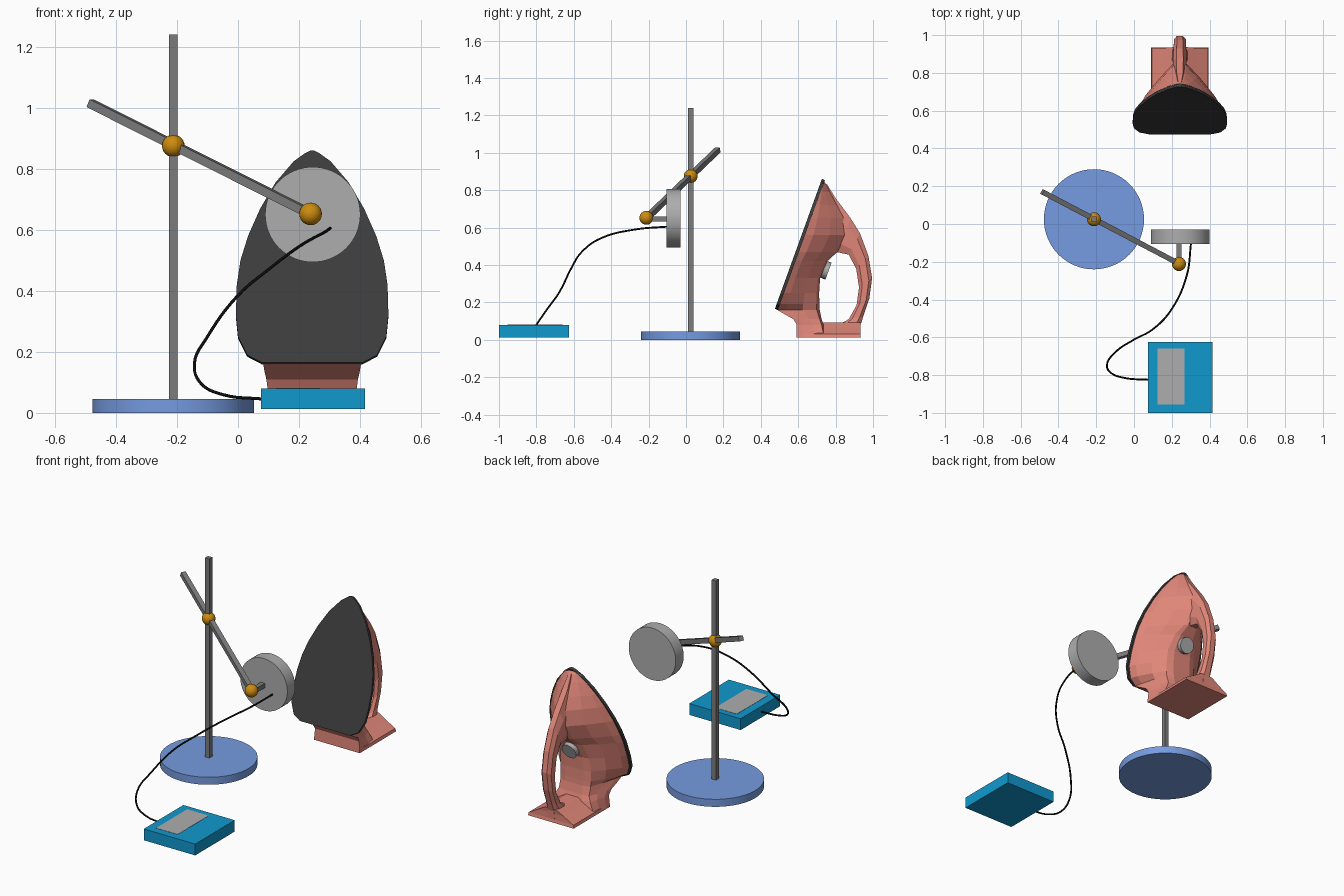
import bpy, bmesh, math
from mathutils import Vector

if "Cube" in bpy.data.objects:
    bpy.data.objects.remove(bpy.data.objects["Cube"])

CX = 0.243  # iron centre line


def mat(name, r, g, b):
    m = bpy.data.materials.new(name)
    m.diffuse_color = (r, g, b, 1)
    m.use_nodes = True
    m.node_tree.nodes["Principled BSDF"].inputs["Base Color"].default_value = m.diffuse_color
    return m


BLUE = mat("base_blue", .18, .33, .75)
CYAN = mat("meter_cyan", .005, .32, .62)
GOLD = mat("clamp_gold", .6, .26, .005)
PINK = mat("iron_pink", .75, .24, .19)
BLACK = mat("sole_black", .045, .045, .045)
STEEL = mat("rod_grey", .2, .2, .2)
SILVER = mat("sensor_grey", .42, .42, .42)
CABLE = mat("cable_black", .004, .004, .004)


def finish(name, m, smooth=False):
    ob = bpy.context.object
    ob.name = name
    ob.data.materials.append(m)
    if smooth:
        bpy.ops.object.shade_smooth_by_angle(angle=math.radians(35))
    return ob


def disc(name, m, a, b, r, sides=48):
    a, b = Vector(a), Vector(b)
    d = b - a
    bpy.ops.mesh.primitive_cylinder_add(vertices=sides, radius=r, depth=d.length, location=(a + b) / 2,
                                        rotation=d.to_track_quat('Z', 'Y').to_euler())
    return finish(name, m, True)


def bar(name, m, a, b, w):
    a, b = Vector(a), Vector(b)
    d = b - a
    bpy.ops.mesh.primitive_cube_add(size=1, location=(a + b) / 2,
                                    rotation=d.to_track_quat('Z', 'Y').to_euler())
    bpy.context.object.scale = (w, w, d.length)
    return finish(name, m)


def box(name, m, lo, hi):
    lo, hi = Vector(lo), Vector(hi)
    bpy.ops.mesh.primitive_cube_add(size=1, location=(lo + hi) / 2)
    bpy.context.object.scale = hi - lo
    return finish(name, m)


def ball(name, m, c, r):
    bpy.ops.mesh.primitive_uv_sphere_add(segments=24, ring_count=12, radius=r, location=c)
    return finish(name, m, True)


def loft(name, m, rings):
    """Skin closed rings of equal length and cap both ends."""
    bm = bmesh.new()
    vs = [[bm.verts.new(p) for p in ring] for ring in rings]
    n = len(vs[0])
    for r0, r1 in zip(vs, vs[1:]):
        for i in range(n):
            bm.faces.new((r0[i], r0[(i + 1) % n], r1[(i + 1) % n], r1[i]))
    bm.faces.new(vs[0][::-1])
    bm.faces.new(vs[-1])
    bmesh.ops.recalc_face_normals(bm, faces=bm.faces)
    me = bpy.data.meshes.new(name)
    bm.to_mesh(me)
    bm.free()
    ob = bpy.data.objects.new(name, me)
    bpy.context.collection.objects.link(ob)
    me.materials.append(m)
    return ob


def mirrored(half):
    """Close a half outline of (dx, y, z) points about the iron centre line."""
    return [(CX + x, y, z) for x, y, z in half] + [(CX - x, y, z) for x, y, z in reversed(half)]


# stand
disc("stand_base", BLUE, (-.212, .025, 0), (-.212, .025, .045), .265, 64)
bar("stand_post", STEEL, (-.212, .025, .045), (-.212, .025, 1.24), .028)
ball("post_clamp", GOLD, (-.212, .025, .875), .037)
bar("slanted_arm", STEEL, (-.485, .17, 1.015), (.238, -.21, .652), .028)
ball("sensor_clamp", GOLD, (.238, -.212, .652), .037)

# sensor
bar("sensor_stem", STEEL, (.238, -.21, .645), (.238, -.1, .645), .027)
disc("sensor_disc", SILVER, (.245, -.105, .65), (.245, -.03, .65), .156, 64)

# meter
box("meter_body", CYAN, (.075, -1, .012), (.416, -.625, .08))
box("meter_screen", SILVER, (.125, -.955, .07), (.268, -.66, .0815))

# cable
path = [(.302, -.10, .605), (.28, -.27, .59), (.2, -.45, .545), (.1, -.557, .47), (0, -.612, .385),
        (-.1, -.68, .25), (-.143, -.745, .16), (-.12, -.79, .095), (-.05, -.815, .06), (.085, -.825, .045)]
cu = bpy.data.curves.new("cable", 'CURVE')
cu.dimensions = '3D'
cu.bevel_depth = .005
cu.bevel_resolution = 2
cu.resolution_u = 6
sp = cu.splines.new('BEZIER')
sp.bezier_points.add(len(path) - 1)
for bp, p in zip(sp.bezier_points, path):
    bp.co = p
    bp.handle_left_type = bp.handle_right_type = 'AUTO'
cable = bpy.data.objects.new("cable", cu)
bpy.context.collection.objects.link(cable)
cu.materials.append(CABLE)

# soleplate: half widths by height on a leaning plane
SOLE = [(.165, .165), (.19, .213), (.25, .243), (.32, .25), (.42, .247), (.5, .235), (.58, .21),
        (.67, .17), (.755, .12), (.825, .06), (.85, .025), (.86, .006)]


def sole_y(z):
    return .475 + (z - .165) * .362


def sole_w(z):
    for (z0, w0), (z1, w1) in zip(SOLE, SOLE[1:]):
        if z <= z1:
            return w0 + (w1 - w0) * (z - z0) / (z1 - z0)
    return SOLE[-1][1]


loft("soleplate", BLACK, [mirrored([(w, sole_y(z) + dy, z - dy * .36) for z, w in SOLE])
                          for dy in (0, .016)])

# iron body: horizontal slices (z, front y, half width, back y, back half width)
slices = [(.012, .59, .152, .75, .15), (.08, .592, .146, .735, .115), (.11, .575, .15, .725, .1),
          (.135, .53, .156, .72, .1)]
for z, yb, hb in [(.16, .715, .1), (.19, .713, .1), (.25, .712, .1), (.33, .717, .095), (.42, .755, .075),
                  (.47, .81, .05), (.56, .86, .04), (.65, .85, .034), (.72, .81, .03), (.79, .77, .024),
                  (.83, .75, .016), (.853, .732, .008)]:
    zz = max(z, .165)
    slices.append((z, sole_y(zz) + .012, sole_w(zz) * .97, yb, hb))


def body_slice(z, yf, w, yb, hb):
    d = yb - yf
    return mirrored([(w, yf, z), (hb + (w - hb) * .84, yf + d * .22, z),
                     (hb + (w - hb) * .42, yf + d * .6, z),
                     (hb, yf + d * .93, z), (hb * .6, yb, z)])


loft("iron_body", PINK, [body_slice(*s) for s in slices])

# heel: flat foot sloping up to the handle
loft("iron_heel", PINK, [mirrored([(w, y0, z), (w, y1, z)]) for z, w, y0, y1 in
                         [(.012, .152, .60, .935), (.03, .148, .60, .932),
                          (.065, .085, .64, .932), (.092, .04, .68, .936)]])

# handle: outer and inner edge (y, z) pairs with half width
handle = [((.932, .03), (.80, .06), .05), ((.934, .08), (.83, .088), .042), ((.948, .125), (.87, .11), .034),
          ((.98, .22), (.912, .185), .032), ((.995, .33), (.925, .28), .032),
          ((.975, .45), (.91, .38), .032), ((.93, .57), (.87, .455), .034),
          ((.88, .65), (.81, .468), .036), ((.80, .757), (.735, .45), .034),
          ((.752, .835), (.69, .6), .018)]
rings = []
for (yo, zo), (yi, zi), w in handle:
    def at(x, t):
        return (x, yo + (yi - yo) * t, zo + (zi - zo) * t)
    rings.append(mirrored([at(w * .5, 0), at(w, .25), at(w, .75), at(w * .55, 1)]))
loft("iron_handle", PINK, rings)

# temperature dial under the handle
disc("iron_dial", SILVER, (CX, .705, .388), (CX, .762, .367), .048, 12)
